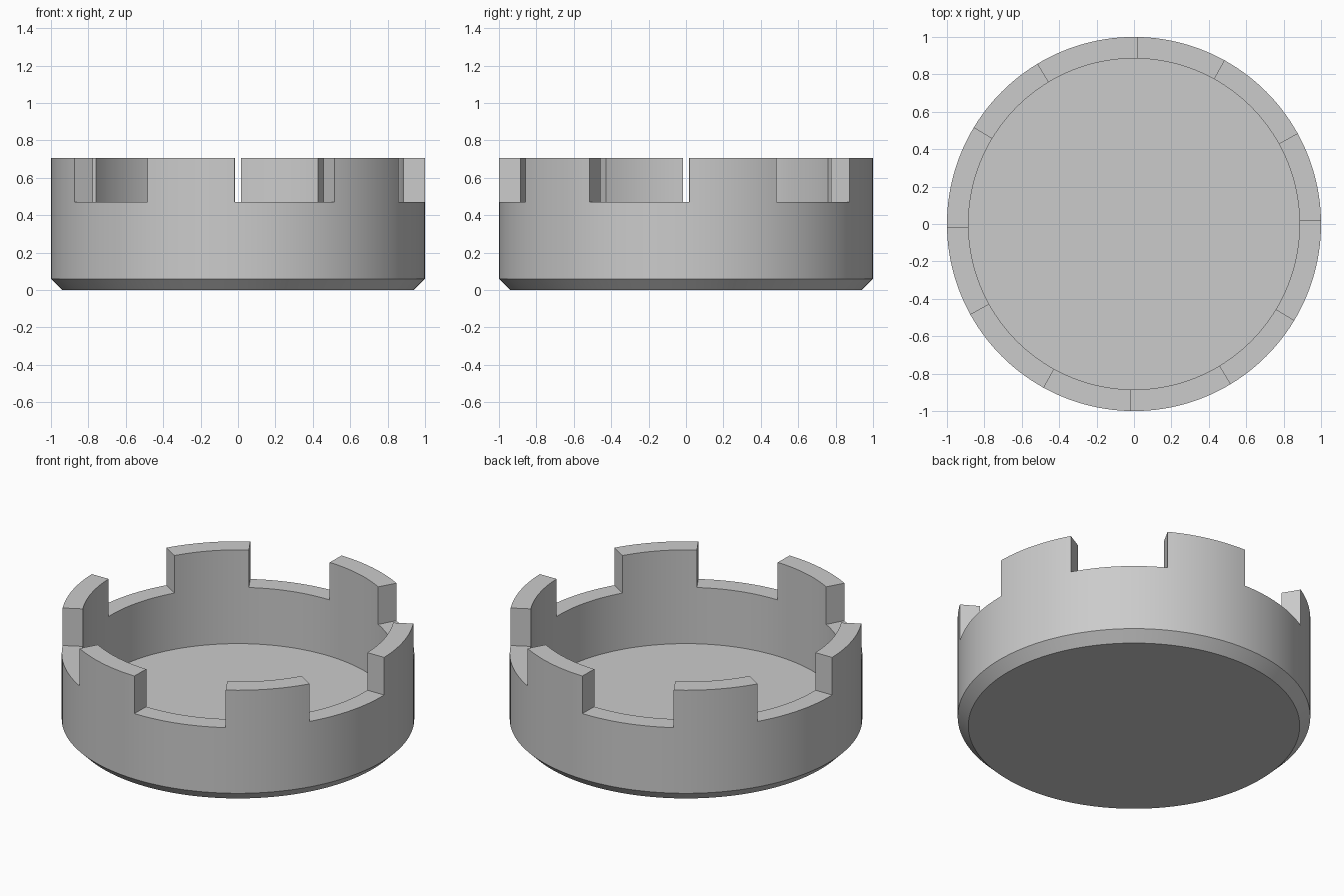
import bpy
import bmesh
from math import atan2, cos, degrees, radians, sin, tau
from mathutils import Matrix

cube = bpy.data.objects.get("Cube")
if cube:
    bpy.data.objects.remove(cube, do_unlink=True)

SEGMENTS = 180
START = 1            # angle where the first tooth begins, in degrees
TOOTH = 28           # angle covered by each tooth
PITCH = 60           # six teeth around the rim
RIM_Z, TOP_Z = 0.47, 0.705

grey = bpy.data.materials.new("plain grey")
grey.use_nodes = True
colour = (0.6, 0.6, 0.6, 1)
grey.diffuse_color = colour
grey.node_tree.nodes["Principled BSDF"].inputs["Base Color"].default_value = colour

# Cup profile: base, chamfer, outer wall, rim, inner wall, floor
profile = [(0.94, 0), (1, 0.06), (1, RIM_Z), (0.885, RIM_Z), (0.885, 0.118)]

bm = bmesh.new()
rings = []
for radius, z in profile:
    angles = [radians(START) + tau * i / SEGMENTS for i in range(SEGMENTS)]
    rings.append([bm.verts.new((radius * cos(a), radius * sin(a), z)) for a in angles])
for low, high in zip(rings, rings[1:]):
    for i in range(SEGMENTS):
        j = (i + 1) % SEGMENTS
        bm.faces.new((low[i], low[j], high[j], high[i]))
bm.faces.new(rings[0][::-1])
bm.faces.new(rings[-1])


# Raise the teeth out of the rim
def is_tooth(face):
    c = face.calc_center_median()
    angle = degrees(atan2(c.y, c.x)) - START
    return abs(c.z - RIM_Z) < 0.001 and angle % PITCH < TOOTH


teeth = [f for f in bm.faces if is_tooth(f)]
raised = bmesh.ops.extrude_face_region(bm, geom=teeth)["geom"]
verts = [g for g in raised if isinstance(g, bmesh.types.BMVert)]
bmesh.ops.transform(bm, matrix=Matrix.Translation((0, 0, TOP_Z - RIM_Z)), verts=verts)
bmesh.ops.recalc_face_normals(bm, faces=bm.faces)

mesh = bpy.data.meshes.new("notched_cup")
bm.to_mesh(mesh)
bm.free()
mesh.materials.append(grey)
cup = bpy.data.objects.new("notched_cup", mesh)
bpy.context.collection.objects.link(cup)

# Smooth walls with crisp edges
bpy.context.view_layer.objects.active = cup
cup.select_set(True)
bpy.ops.object.shade_smooth_by_angle(angle=radians(30))
